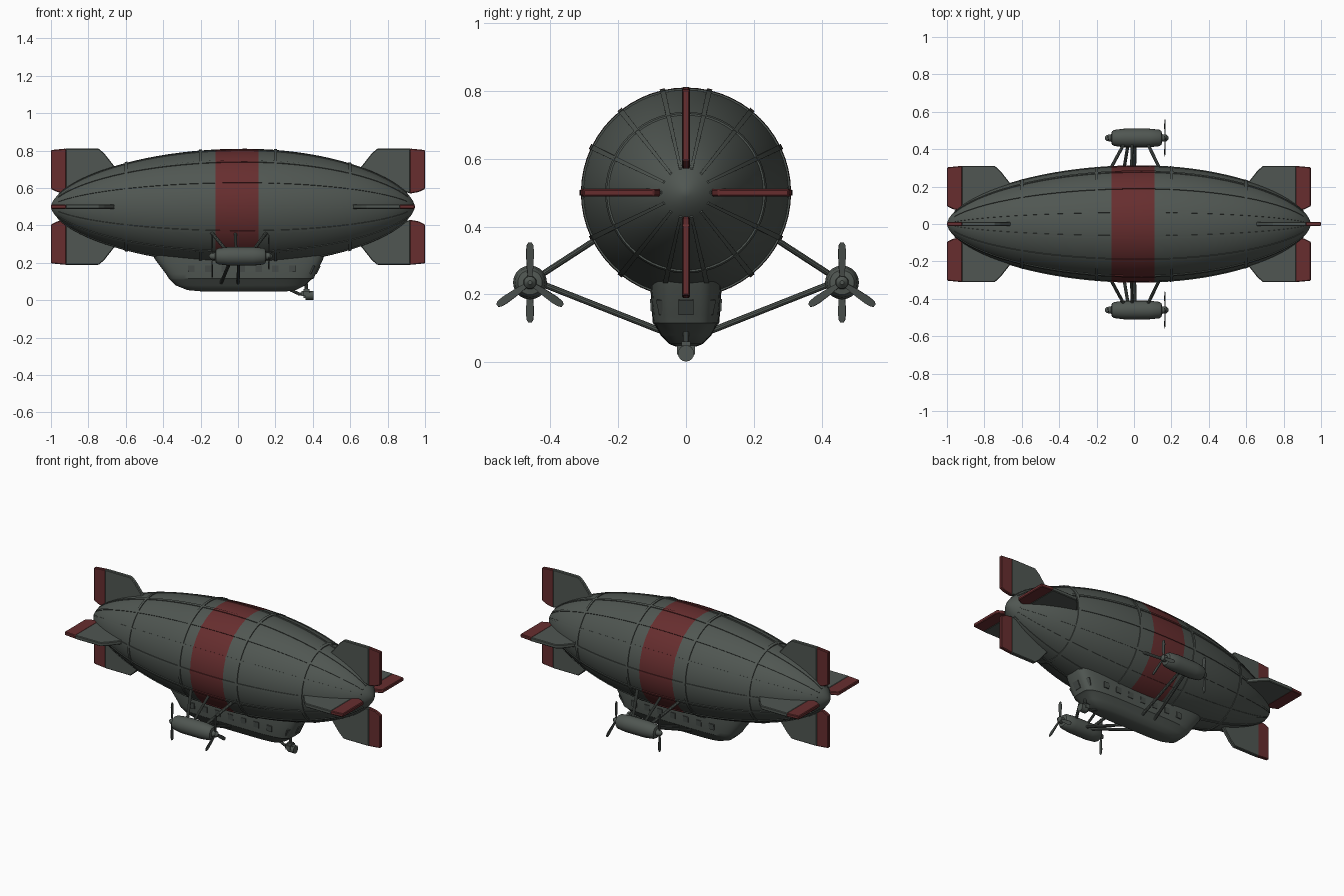
import bpy, bmesh, math
from mathutils import Vector, Matrix

if "Cube" in bpy.data.objects:
    bpy.data.objects.remove(bpy.data.objects["Cube"])

def mat(name, c):
    m = bpy.data.materials.new(name)
    m.diffuse_color = (*c, 1)
    m.use_nodes = True
    m.node_tree.nodes["Principled BSDF"].inputs["Base Color"].default_value = m.diffuse_color
    return m
GREY = mat("hull grey", (0.080, 0.094, 0.084))
RED = mat("dark red", (0.135, 0.027, 0.028))
DARK = mat("trim grey", (0.062, 0.072, 0.066))
CZ = 0.5  # hull axis height

def finish(name, bm, mats, smooth=True):
    bmesh.ops.recalc_face_normals(bm, faces=bm.faces)
    me = bpy.data.meshes.new(name)
    bm.to_mesh(me)
    bm.free()
    for m in mats:
        me.materials.append(m)
    ob = bpy.data.objects.new(name, me)
    bpy.context.collection.objects.link(ob)
    if smooth:
        bpy.ops.object.select_all(action='DESELECT')
        ob.select_set(True)
        bpy.context.view_layer.objects.active = ob
        bpy.ops.object.shade_smooth_by_angle(angle=math.radians(35))
    return ob

def loft(bm, rings, closed=False, caps=True):
    """Skin a list of point rings."""
    vs = [[bm.verts.new(p) for p in r] for r in rings]
    n = len(vs[0])
    pairs = list(zip(vs, vs[1:])) + ([(vs[-1], vs[0])] if closed else [])
    for a, b in pairs:
        for i in range(n):
            bm.faces.new((a[i], a[(i + 1) % n], b[(i + 1) % n], b[i]))
    if caps and not closed:
        bm.faces.new(vs[0])
        bm.faces.new(vs[-1])

def circle(x, r, cy=0, cz=CZ, n=56):
    return [(x, cy + r * math.cos(2 * math.pi * i / n), cz + r * math.sin(2 * math.pi * i / n)) for i in range(n)]

def radius(x):
    t = (x - 0.03) / (1.03 if x < 0.03 else 0.915)
    return 0.31 * max(0, 1 - t * t) ** 0.6

def band(bm):
    for f in bm.faces:
        if -0.12 < f.calc_center_median().x < 0.11:
            f.material_index = 1

# hull envelope with painted middle band
xs = [-0.0275 - 0.9725 * math.cos(math.pi * i / 44) for i in range(1, 44)]
xs = [x for x in xs if min(abs(x + 0.12), abs(x - 0.11)) > 0.02] + [-0.12, 0.11, -0.9995, 0.9445]
xs.sort()
bm = bmesh.new()
loft(bm, [circle(x, radius(x)) for x in xs])
band(bm)
finish("hull", bm, [GREY, RED])

# lengthwise ribs
bm = bmesh.new()
for k in range(14):
    a = 2 * math.pi * k / 14
    rad = Vector((0, math.cos(a), math.sin(a)))
    tan = Vector((0, -math.sin(a), math.cos(a)))
    rings = []
    for x in [x for x in xs if -0.97 < x < 0.92]:
        r = radius(x)
        w = 0.003 + 0.005 * r / 0.31
        c = Vector((x, 0, CZ))
        rings.append([c + rad * (r + d) + tan * s * w
                      for d, s in ((-0.008, -1), (0.004, -1), (0.004, 1), (-0.008, 1))])
    loft(bm, rings)
band(bm)
finish("long_ribs", bm, [GREY, RED])

# hoop ribs
for k, x in enumerate((-0.6, -0.2, 0.2, 0.6)):
    bm = bmesh.new()
    a, b = x - 0.008, x + 0.008
    loft(bm, [circle(a, radius(a) - 0.008), circle(a, radius(a) + 0.005),
              circle(b, radius(b) + 0.005), circle(b, radius(b) - 0.008)], closed=True)
    finish(f"hoop_rib_{k + 1}", bm, [GREY])

# fins: outline in (x, distance from axis), turned around the axis
def plate(name, pts, angle, t, m):
    bm = bmesh.new()
    rot = Matrix.Rotation(angle, 4, 'X')
    loft(bm, [[rot @ Vector((x, s * t, r)) + Vector((0, 0, CZ)) for x, r in pts] for s in (-1, 1)])
    bmesh.ops.recalc_face_normals(bm, faces=bm.faces)
    bmesh.ops.bevel(bm, geom=bm.edges[:], offset=0.004, segments=1, affect='EDGES')
    finish(name, bm, [m], False)

for end, s in (("rear", -1), ("front", 1)):
    for k in range(4):
        dx = -0.055 if s > 0 and k % 2 else 0
        fin = [(0.922, 0.07), (0.922, 0.311), (0.745, 0.311), (0.715, 0.285), (0.66, 0.215), (0.60, 0.18)]
        tip = [(0.918, 0.07), (0.965, 0.078), (1.0, 0.095), (1.0, 0.303), (0.918, 0.311)]
        ang = k * math.pi / 2
        plate(f"{end}_fin_{k + 1}", [(s * x + dx, r) for x, r in fin], ang, 0.012, GREY)
        plate(f"{end}_rudder_{k + 1}", [(s * x + dx, r) for x, r in tip], ang, 0.011, RED)

# gondola: rounded plan sections stacked in height
def plan(z, x0, x1, w, n=48):
    cx, hx, pts = (x0 + x1) / 2, (x1 - x0) / 2, []
    for i in range(n):
        c, s = math.cos(2 * math.pi * i / n), math.sin(2 * math.pi * i / n)
        pts.append((cx + hx * math.copysign(abs(c) ** 0.45, c), w * math.copysign(abs(s) ** 0.45, s), z))
    return pts
bm = bmesh.new()
loft(bm, [plan(*q) for q in ((0.046, -0.18, 0.25, 0.03), (0.054, -0.27, 0.31, 0.05), (0.08, -0.335, 0.36, 0.075),
                             (0.11, -0.365, 0.39, 0.092), (0.116, -0.37, 0.405, 0.098), (0.14, -0.385, 0.415, 0.1),
                             (0.22, -0.445, 0.455, 0.105), (0.27, -0.47, 0.47, 0.1))])
finish("gondola", bm, [GREY])

def box(name, loc, size, rot=(0, 0, 0), m=DARK, bevel=0.0):
    bm = bmesh.new()
    bmesh.ops.create_cube(bm, size=1)
    bmesh.ops.scale(bm, vec=size, verts=bm.verts)
    if bevel:
        bmesh.ops.bevel(bm, geom=bm.edges[:], offset=bevel, segments=2, affect='EDGES')
    ob = finish(name, bm, [m], False)
    ob.location, ob.rotation_euler = loc, rot

# gondola windows
for side in (-1, 1):
    for k in range(7):
        box(f"side_window_{k + 1}", (-0.25 + k * 0.09, side * 0.102, 0.168), (0.035, 0.006, 0.036), (side * -0.06, 0, 0))
for k in (-1, 0, 1):
    box("nose_window", (0.427 - 0.022 * abs(k), k * 0.062, 0.162), (0.008, 0.045, 0.048), (0, 0.46, k * 0.45))

def rod(name, a, b, r, m=GREY, n=10):
    a, b = Vector(a), Vector(b)
    d = b - a
    bm = bmesh.new()
    bmesh.ops.create_cone(bm, cap_ends=True, segments=n, radius1=r, radius2=r, depth=d.length)
    bmesh.ops.transform(bm, matrix=Matrix.Translation((a + b) / 2) @ d.to_track_quat('Z', 'Y').to_matrix().to_4x4(), verts=bm.verts)
    finish(name, bm, [m])

# lookout pod under the nose
rod("pod_arm", (0.28, 0, 0.055), (0.33, 0, 0.032), 0.008)
rod("pod_link", (0.32, 0, 0.034), (0.36, 0, 0.034), 0.008)
rod("pod_post", (0.365, 0, 0.03), (0.365, 0, 0.09), 0.009)
box("pod_body", (0.366, 0, 0.036), (0.055, 0.052, 0.05), m=GREY, bevel=0.012)
rod("pod_lens", (0.36, 0, 0.026), (0.403, 0, 0.026), 0.024, n=16)

# engines, propellers and struts on both sides
EZ, EY = 0.235, 0.46
for side, word in ((-1, "near"), (1, "far")):
    y = side * EY
    bm = bmesh.new()
    loft(bm, [circle(x, r, y, EZ, 20) for x, r in ((-0.155, 0.006), (-0.145, 0.016), (-0.122, 0.02), (-0.118, 0.036),
         (-0.105, 0.043), (-0.05, 0.05), (0.08, 0.05), (0.135, 0.044), (0.147, 0.036), (0.15, 0.02),
         (0.172, 0.018), (0.185, 0.006))])
    finish(f"{word}_engine", bm, [GREY])
    for px, angles in ((0.165, (0, 125, 235)), (-0.138, (0, 180))):
        bm = bmesh.new()
        for a in angles:
            rot = Matrix.Translation((px, y, EZ)) @ Matrix.Rotation(math.radians(a), 4, 'X')
            loft(bm, [[rot @ Vector((tx + dx * w, dy * w, r)) for dx, dy in
                       ((-0.1, -1), (0.3, -0.9), (0.1, 1), (-0.3, 0.9))]
                      for r, w, tx in ((0.01, 0.006, 0), (0.045, 0.010, 0), (0.09, 0.012, 0), (0.11, 0.010, 0), (0.118, 0.005, 0))])
        finish(f"{word}_propeller", bm, [DARK])
    for x0, x1 in ((-0.15, -0.05), (0.16, 0.07)):
        rod(f"{word}_upper_strut", (x0, side * 0.25, 0.372), (x1, side * 0.435, 0.252), 0.009)
    for x0, x1 in ((-0.09, -0.03), (0.0, 0.005)):
        rod(f"{word}_lower_strut", (x0, side * 0.075, 0.093), (x1, side * 0.435, 0.235), 0.009)
    rod(f"{word}_middle_strut", (-0.015, side * 0.25, 0.372), (-0.01, side * 0.435, 0.252), 0.008)
